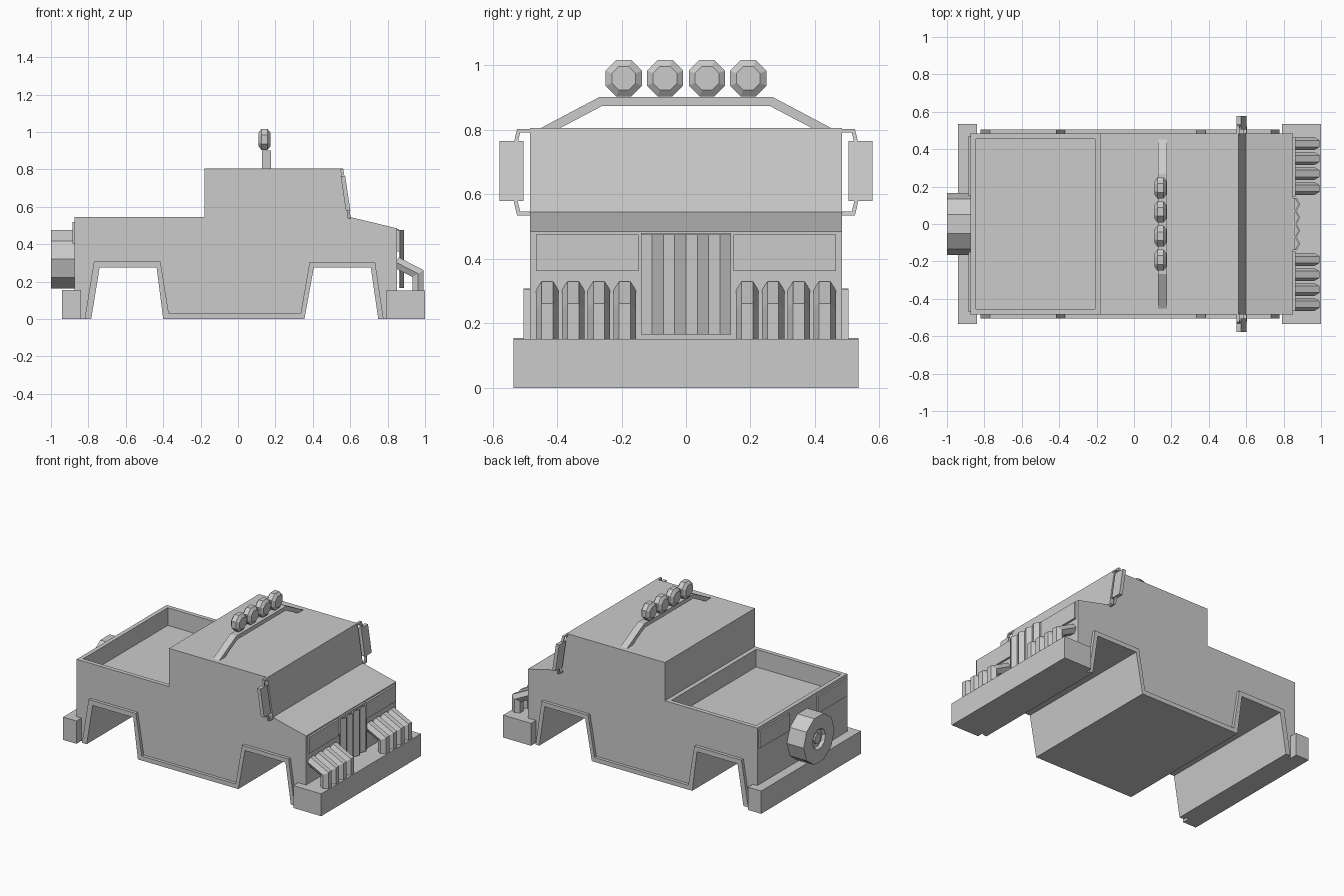
import bpy, bmesh, math
from mathutils import Vector

cube = bpy.data.objects.get("Cube")
if cube:
    bpy.data.objects.remove(cube, do_unlink=True)

grey = bpy.data.materials.new("plain_grey")
grey.use_nodes = True
grey.diffuse_color = (0.6, 0.6, 0.6, 1)
grey.node_tree.nodes["Principled BSDF"].inputs["Base Color"].default_value = (0.6, 0.6, 0.6, 1)


def finish(name, bm):
    bmesh.ops.recalc_face_normals(bm, faces=bm.faces)
    mesh = bpy.data.meshes.new(name)
    bm.to_mesh(mesh)
    bm.free()
    mesh.materials.append(grey)
    obj = bpy.data.objects.new(name, mesh)
    bpy.context.collection.objects.link(obj)
    return obj


def loft(rings):
    """Closed solid through a list of equal rings."""
    bm = bmesh.new()
    rows = [[bm.verts.new(p) for p in ring] for ring in rings]
    n = len(rows[0])
    for a, b in zip(rows, rows[1:]):
        for i in range(n):
            j = (i + 1) % n
            bm.faces.new((a[i], a[j], b[j], b[i]))
    bm.faces.new(rows[0])
    bm.faces.new(rows[-1])
    bmesh.ops.recalc_face_normals(bm, faces=bm.faces)
    return bm


def side_prism(pts, y0, y1):
    return loft([[(x, y, z) for x, z in pts] for y in (y0, y1)])


def front_prism(pts, x0, x1):
    return loft([[(x, y, z) for y, z in pts] for x in (x0, x1)])


def box(name, x0, x1, y0, y1, z0, z1):
    return finish(name, side_prism([(x0, z0), (x1, z0), (x1, z1), (x0, z1)], y0, y1))


def lathe_x(sides, stations, y, z, turn=0.0):
    """Solid round the x axis from (x, radius) stations."""
    angles = [turn + math.tau * i / sides for i in range(sides)]
    return loft([[(x, y + r * math.cos(a), z + r * math.sin(a)) for a in angles]
                 for x, r in stations])


def mitres(path):
    """Mitred normals along a flat path."""
    path = [Vector(p) for p in path]
    out = []
    for i in range(len(path)):
        dirs = [(path[k + 1] - path[k]).normalized()
                for k in (i - 1, i) if 0 <= k < len(path) - 1]
        normals = [Vector((-d.y, d.x)) for d in dirs]
        m = sum(normals, Vector((0, 0))).normalized()
        out.append((path[i], m / m.dot(normals[0])))
    return out


# Body shell with both wheel arches cut through and a sunken bed
arch = [(-0.785, 0), (-0.74, 0.275), (-0.435, 0.275), (-0.40, 0),
        (0.355, 0), (0.405, 0.275), (0.71, 0.275), (0.75, 0)]
upper = [(0.85, 0), (0.85, 0.485), (0.6, 0.545), (0.56, 0.805),
         (-0.18, 0.805), (-0.18, 0.545), (-0.875, 0.545), (-0.875, 0)]
bm = side_prism(arch + upper, -0.483, 0.483)
bed = [f for f in bm.faces if f.normal.z > 0.9 and f.calc_center_median().x < -0.3
       and f.calc_center_median().z > 0.5]
bmesh.ops.inset_individual(bm, faces=bed, thickness=0.041)
bmesh.ops.inset_individual(bm, faces=bed, thickness=0, depth=-0.12)
finish("body", bm)

# Raised trim along the arches and sills
trim = [(-0.82, 0), (-0.77, 0.308), (-0.415, 0.308), (-0.37, 0.03),
        (0.335, 0.03), (0.383, 0.305), (0.733, 0.305), (0.778, 0)]
for side, s in (("left", 1), ("right", -1)):
    finish(side + "_trim", side_prism(trim + arch[::-1], 0.48 * s, 0.504 * s))

# Bumpers
box("front_bumper", 0.79, 1.0, -0.535, 0.535, 0, 0.152)
box("rear_bumper", -0.94, -0.84, -0.535, 0.535, 0, 0.155)

# Lamp panels and mirrors, one set per side
lean = lambda z: 0.555 + (0.805 - z) * 0.15
for side, s in (("left", 1), ("right", -1)):
    box(side + "_headlamp_panel", 0.84, 0.863, 0.147 * s, 0.465 * s, 0.362, 0.475)
    box(side + "_tail_panel", -0.886, -0.87, 0.15 * s, 0.47 * s, 0.405, 0.52)

    hoop = mitres([(0.47, 0.797), (0.519, 0.797), (0.549, 0.67), (0.519, 0.54), (0.47, 0.54)])
    rings = []
    for p, m in hoop:
        a, b = p + m * 0.006, p - m * 0.006
        rings.append([(lean(q.y) + dx, q.x * s, q.y)
                      for q, dx in ((a, -0.008), (a, 0.008), (b, 0.008), (b, -0.008))])
    finish(side + "_mirror_bracket", loft(rings))

    plate = [(lean(z) + dx, z) for z, dx in
             ((0.58, -0.012), (0.58, 0.012), (0.765, 0.012), (0.765, -0.012))]
    finish(side + "_mirror", side_prism(plate, 0.504 * s, 0.578 * s))

# Pleated grille plate
pleats = [(0.87 + 0.018 * (i % 2), -0.14 + 0.035 * i) for i in range(9)]
outline = pleats + [(x - 0.01, y) for x, y in reversed(pleats)]
finish("grille", loft([[(x, y, z) for x, y in outline] for z in (0.165, 0.475)]))
box("grille_mount", 0.84, 0.862, -0.14, 0.14, 0.37, 0.48)

# Bent six-sided guard bars standing on the front bumper
bend = mitres([(0.963, 0.14), (0.963, 0.243), (0.845, 0.303)])
for s in (1, -1):
    for i in range(4):
        y = s * (0.19 + 0.08 * i)
        rings = []
        for p, m in bend:
            ring = []
            for k in range(6):
                a = math.tau * k / 6
                q = p + m * (0.03 / 0.866 * math.sin(a))
                ring.append((q.x, y + 0.035 * math.cos(a), q.y))
            rings.append(ring)
        finish("guard_bar", loft(rings))

# Roof bar and its four lamps
roof_bar = [(-0.455, 0.803), (-0.268, 0.902), (0.268, 0.902), (0.455, 0.803),
            (0.395, 0.803), (0.26, 0.874), (-0.26, 0.874), (-0.395, 0.803)]
finish("roof_bar", front_prism(roof_bar, 0.128, 0.176))
for y in (-0.193, -0.065, 0.065, 0.193):
    shape = [(0.11, 0.04), (0.125, 0.061), (0.158, 0.061), (0.173, 0.04)]
    finish("roof_lamp", lathe_x(8, shape, y, 0.96, math.pi / 8))

# Spare wheel with a stepped hub
bm = lathe_x(10, [(-1.0, 0.165), (-0.87, 0.165)], 0, 0.32)
hub = [f for f in bm.faces if f.normal.x < -0.9]
bmesh.ops.inset_individual(bm, faces=hub, thickness=0.095)
bmesh.ops.inset_individual(bm, faces=hub, thickness=0.01, depth=-0.02)
bmesh.ops.inset_individual(bm, faces=hub, thickness=0.025)
bmesh.ops.inset_individual(bm, faces=hub, thickness=0, depth=0.012)
finish("spare_wheel", bm)
